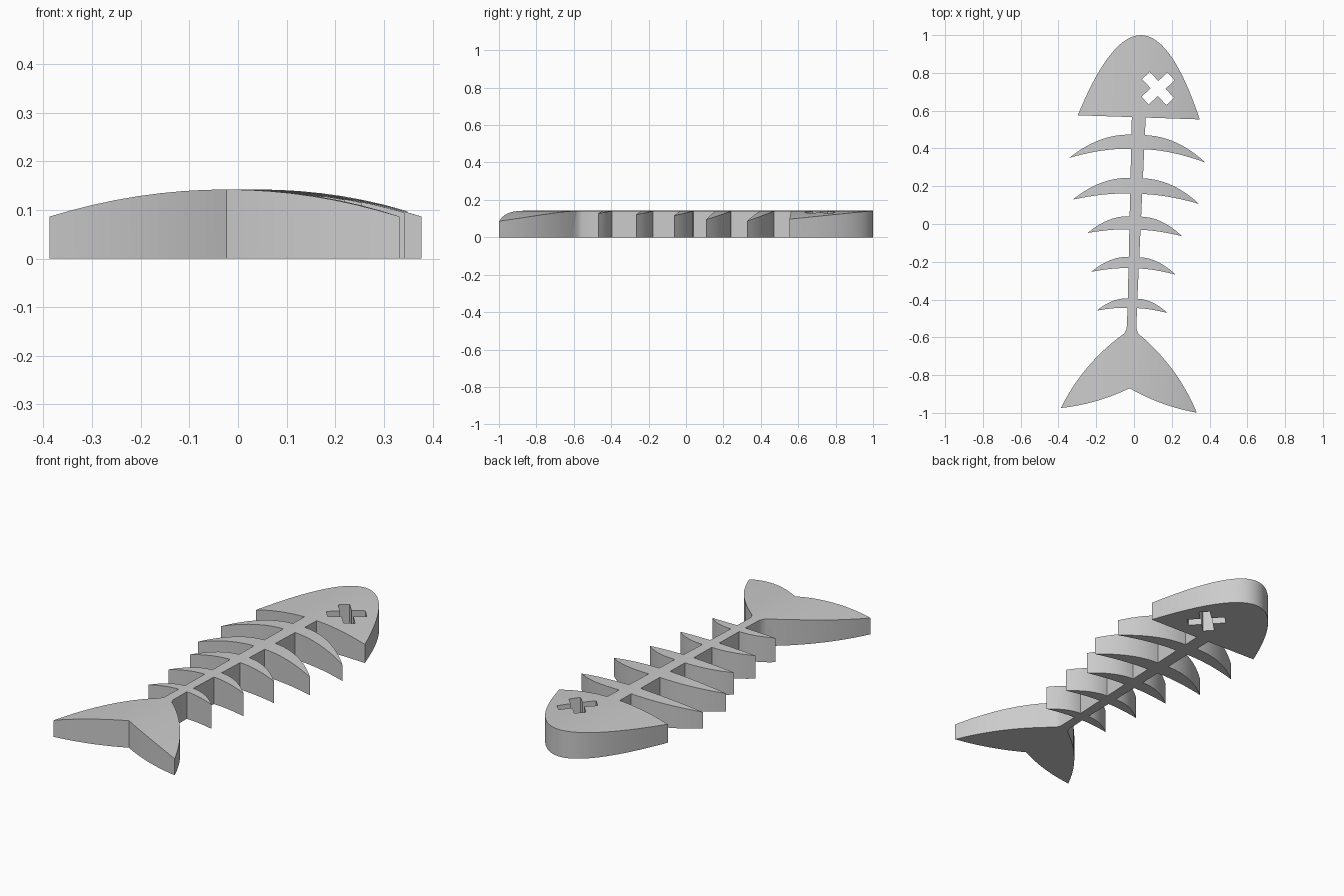
import bpy
import bmesh
from mathutils import Matrix, Vector

if "Cube" in bpy.data.objects:
    bpy.data.objects.remove(bpy.data.objects["Cube"], do_unlink=True)

grey = bpy.data.materials.new("plain grey")
grey.use_nodes = True
COLOUR = (0.6, 0.6, 0.6, 1)
grey.diffuse_color = COLOUR
grey.node_tree.nodes["Principled BSDF"].inputs["Base Color"].default_value = COLOUR


def arc(a, b, c, steps=12):
    """Quadratic curve from a to c, pulled towards b, without its last point."""
    a, b, c = Vector(a), Vector(b), Vector(c)
    return [a.lerp(b, i / steps).lerp(b.lerp(c, i / steps), i / steps) for i in range(steps)]


def prism(name, outline, offset, depth):
    """Solid made by pushing a flat outline along a vector."""
    bm = bmesh.new()
    face = bm.faces.new([bm.verts.new(depth(p)) for p in outline])
    moved = bmesh.ops.extrude_face_region(bm, geom=[face], use_keep_orig=True)["geom"]
    bmesh.ops.translate(bm, vec=offset, verts=[g for g in moved if isinstance(g, bmesh.types.BMVert)])
    bmesh.ops.recalc_face_normals(bm, faces=bm.faces)
    mesh = bpy.data.meshes.new(name)
    bm.to_mesh(mesh)
    bm.free()
    mesh.materials.append(grey)
    obj = bpy.data.objects.new(name, mesh)
    bpy.context.collection.objects.link(obj)
    return obj


def cut(obj, tool, operation):
    """Apply a boolean and throw the tool away."""
    mod = obj.modifiers.new("cut", 'BOOLEAN')
    mod.operation, mod.object, mod.solver = operation, tool, 'EXACT'
    bpy.context.view_layer.objects.active = obj
    bpy.ops.object.modifier_apply(modifier=mod.name)
    bpy.data.objects.remove(tool, do_unlink=True)


def spine(y):
    """Point on the edge of the tapering backbone."""
    return (0.03 + 0.012 * y, y)


# Tail fin: notch to tip, then tip to root
tip, root = (0.36, -0.987), (0.037, -0.58)
half = arc((0, -0.87), (0.17, -0.96), tip) + arc(tip, (0.25, -0.745), root)
half += [Vector(root), Vector((0.026, -0.555))]

# Ribs: span, tip y, lower y, upper y
RIBS = [(0.187, -0.465, -0.445, -0.395),
        (0.223, -0.261, -0.235, -0.175),
        (0.25, -0.056, -0.03, 0.04),
        (0.334, 0.118, 0.16, 0.243),
        (0.36, 0.338, 0.397, 0.472)]
for span, end, low, high in RIBS:
    point = (span, end)
    half += arc(spine(low), (span * 0.5, low), point)
    half += arc(point, (span * 0.57, high), spine(high))
    half.append(Vector(spine(high)))

# Head: flat back, then a parabola to the nose
BACK, WIDTH, STEPS = 0.565, 0.323, 24
half.append(Vector(spine(BACK)))
for i in range(STEPS + 1):
    t = 1 - i / STEPS
    half.append(Vector((WIDTH * t, 1 - (1 - BACK) * t * t)))

# Mirror the half outline and raise it into one body
outline = half + [Vector((-p.x, p.y)) for p in reversed(half[1:-1])]
fish = prism("fish_skeleton", outline, (0, 0, 0.3), lambda p: (p[0], p[1], 0))

# Gently arched top, running the length of the fish
crown = [(i * 0.045, 0.142 - 0.43 * (i * 0.045) ** 2) for i in range(-10, 11)]
crown += [(0.45, -0.1), (-0.45, -0.1)]
arch = prism("arch_cutter", crown, (0, 2.4, 0), lambda p: (p[0], -1.2, p[1]))
cut(fish, arch, 'INTERSECT')

# Cross-shaped eye hole, made from four turned arms
a, b = 0.028, 0.094
cross = []
for turn in range(4):
    spin = Matrix.Rotation(0.785 + turn * 1.5708, 2)
    cross += [spin @ Vector(p) + Vector((0.097, 0.721)) for p in ((b, -a), (b, a), (a, a))]
eye = prism("eye_cutter", cross, (0, 0, 0.5), lambda p: (p[0], p[1], -0.1))
cut(fish, eye, 'DIFFERENCE')

# Slight turn of the whole fish
fish.data.transform(Matrix.Translation((0.006, 0, 0)) @ Matrix.Rotation(-0.034, 4, 'Z'))

bpy.ops.object.select_all(action='DESELECT')
fish.select_set(True)
bpy.context.view_layer.objects.active = fish
bpy.ops.object.shade_smooth_by_angle(angle=0.52)
